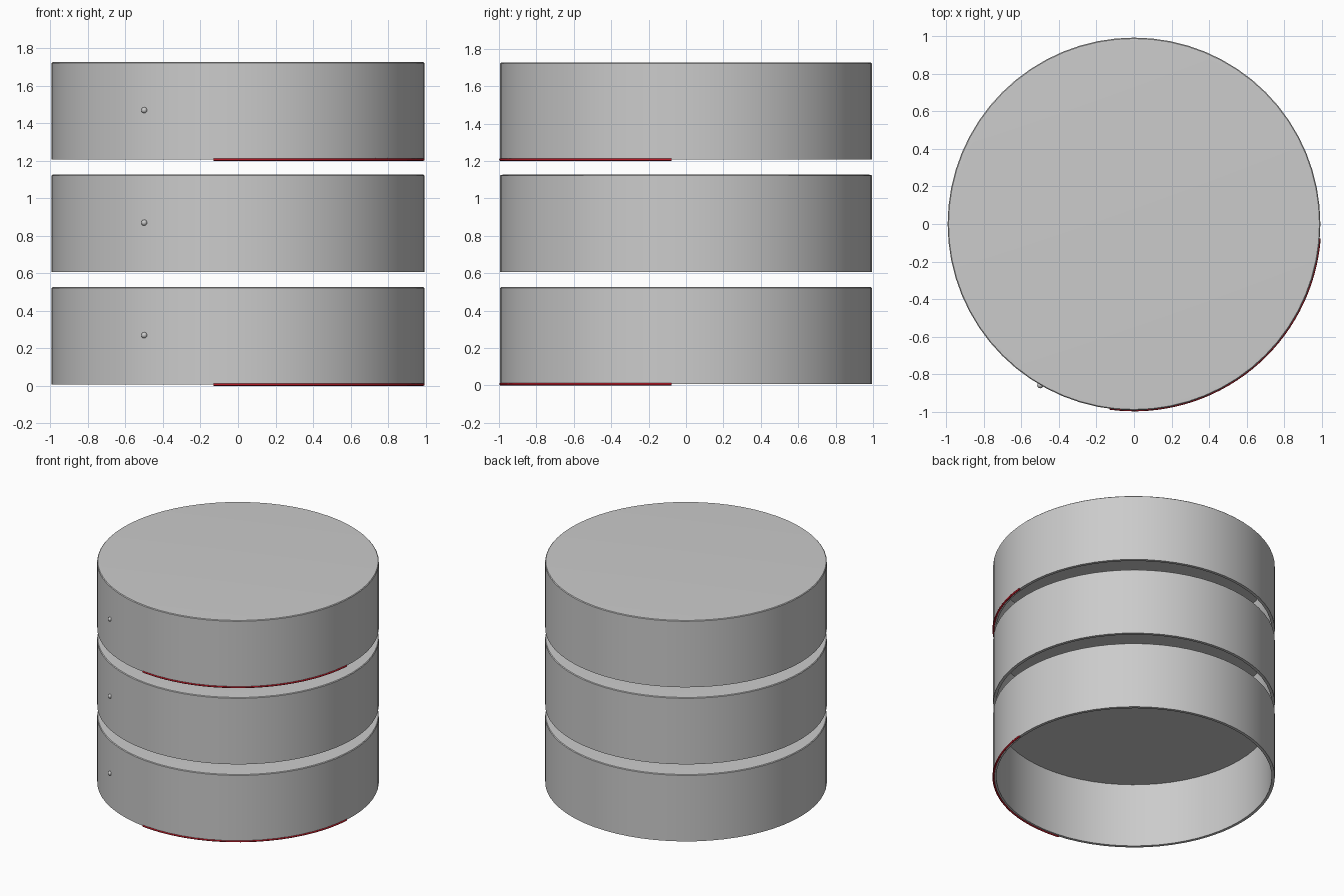
import bpy, bmesh, math

if "Cube" in bpy.data.objects:
    bpy.data.objects.remove(bpy.data.objects["Cube"])

SIDES = 64
R = 0.994          # outer radius
WALL = 0.022
H0, H1 = 0.007, 0.527   # bottom and top of the lowest drum
STEP = 0.6         # spacing between drums


def finish(bm, name, angle=30):
    bmesh.ops.recalc_face_normals(bm, faces=bm.faces)
    mesh = bpy.data.meshes.new(name)
    bm.to_mesh(mesh)
    bm.free()
    ob = bpy.data.objects.new(name, mesh)
    bpy.context.collection.objects.link(ob)
    bpy.ops.object.select_all(action='DESELECT')
    ob.select_set(True)
    bpy.context.view_layer.objects.active = ob
    bpy.ops.object.shade_smooth_by_angle(angle=math.radians(angle))
    return ob


def ring(bm, r, z):
    return [bm.verts.new((r * math.cos(2 * math.pi * i / SIDES),
                          r * math.sin(2 * math.pi * i / SIDES), z))
            for i in range(SIDES)]


def drum(name, z):
    # hollow cup, open below, with a softly eased top edge
    profile = [(R - WALL, H1 - WALL), (R - WALL, H0), (R, H0),
               (R, H1 - 0.006), (R - 0.005, H1 - 0.001), (R - 0.027, H1)]
    bm = bmesh.new()
    rings = [ring(bm, r, z + h) for r, h in profile]
    for a, b in zip(rings, rings[1:]):
        for i in range(SIDES):
            j = (i + 1) % SIDES
            bm.faces.new((a[i], a[j], b[j], b[i]))
    bm.faces.new(rings[0])
    bm.faces.new(rings[-1])
    return finish(bm, name)


def stud(name, z):
    # small round indicator on the front left
    bm = bmesh.new()
    bmesh.ops.create_uvsphere(bm, u_segments=16, v_segments=10, radius=0.016)
    bmesh.ops.translate(bm, verts=bm.verts, vec=(-0.5, -0.86, z + 0.27))
    return finish(bm, name, 60)


red = bpy.data.materials.new("red")
red.diffuse_color = (0.5, 0.01, 0.02, 1)
red.use_nodes = True
red.node_tree.nodes["Principled BSDF"].inputs["Base Color"].default_value = red.diffuse_color


def red_strip(name, z):
    # thin round strip along a quarter of the lower rim
    bm = bmesh.new()
    n, m, t = 32, 8, 0.007
    loops = []
    for i in range(n + 1):
        a = math.radians(-97.5 + 93 * i / n)
        loop = []
        for k in range(m):
            b = 2 * math.pi * k / m
            r = R - 0.002 + t * math.cos(b)
            loop.append(bm.verts.new((r * math.cos(a), r * math.sin(a),
                                      z + t + t * math.sin(b))))
        loops.append(loop)
    for p, q in zip(loops, loops[1:]):
        for k in range(m):
            bm.faces.new((p[k], p[(k + 1) % m], q[(k + 1) % m], q[k]))
    bm.faces.new(loops[0])
    bm.faces.new(loops[-1])
    finish(bm, name, 50).data.materials.append(red)


for level, label in enumerate(("lower", "middle", "upper")):
    drum(label + "_drum", level * STEP)
    stud(label + "_indicator", level * STEP)
    if label != "middle":
        red_strip(label + "_rim_strip", level * STEP)
